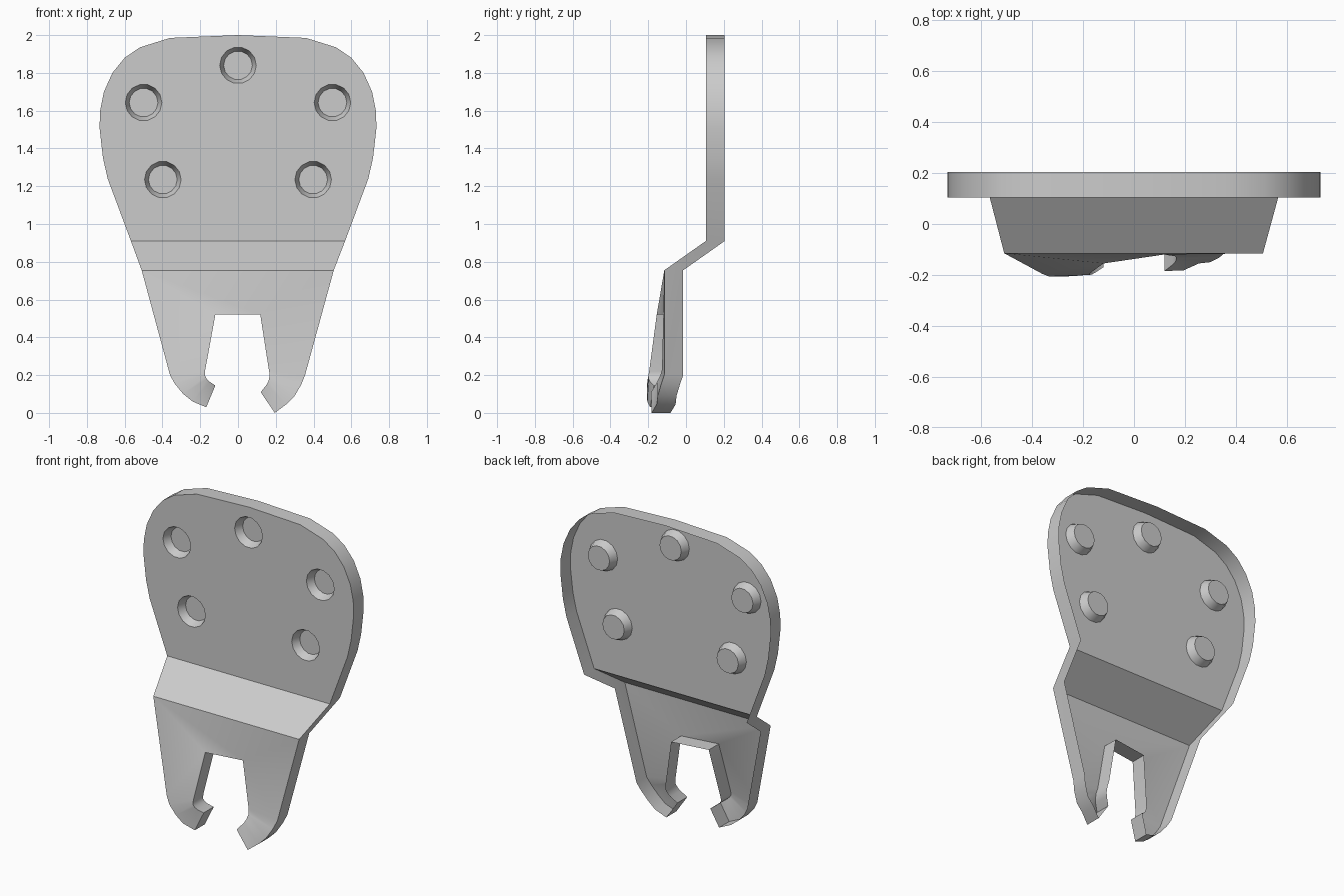
import bpy, bmesh
from math import sin, cos, pi, radians
from mathutils import Vector

if "Cube" in bpy.data.objects:
    bpy.data.objects.remove(bpy.data.objects["Cube"])

DEPTH = Vector((0, 0.1, 0))   # rim depth; the back of the shell is open
FRONT = 0.105                 # front face of the upper plate

bm = bmesh.new()


def V(x, y, z):
    return bm.verts.new((x, y, z))


def loop_edges(vs):
    return [bm.edges.new((vs[i], vs[(i + 1) % len(vs)])) for i in range(len(vs))]


# Upper plate outline, right half from the bend to the crown, then mirrored
half = [(.567, .91), (.69, 1.24), (.715, 1.35), (.733, 1.51), (.73, 1.6), (.71, 1.7),
        (.665, 1.8), (.6, 1.88), (.52, 1.935), (.36, 1.985)]
outline = half + [(0, 2)] + [(-x, z) for x, z in reversed(half)]
plate = [V(x, FRONT, z) for x, z in outline]
edges = loop_edges(plate)


# Blind tapered holes
def ring(cx, cz, r, y, n=14):
    return [V(cx + r * cos(2 * pi * i / n), y, cz + r * sin(2 * pi * i / n)) for i in range(n)]


holes = []
for cx, cz in [(0, 1.84), (.5, 1.643), (-.5, 1.643), (.398, 1.235), (-.398, 1.235)]:
    rim = ring(cx, cz, .097, FRONT)
    edges += loop_edges(rim)
    holes.append((rim, ring(cx, cz, .076, FRONT + .05)))
bmesh.ops.triangle_fill(bm, edges=edges, use_beauty=True, normal=(0, -1, 0))
for rim, floor in holes:
    n = len(rim)
    for i in range(n):
        j = (i + 1) % n
        bm.faces.new((rim[i], rim[j], floor[j], floor[i]))
    bm.faces.new(floor)

# Sloped step between the plate and the forked end
step_r, step_l = V(.507, -.115, .755), V(-.51, -.115, .755)
bm.faces.new((plate[-1], step_l, step_r, plate[0]))

# Web above the slot
slot_r, slot_l = V(.118, -.12, .52), V(-.12, -.155, .52)
for tri in ((step_l, slot_l, slot_r), (step_l, slot_r, step_r)):
    bm.faces.new(tri)


# Twisted prongs, each a strip between its outer and inner edge
def prong(outer_start, inner_start, outer, inner):
    a = [outer_start] + [V(*p) for p in outer]
    b = [inner_start] + [V(*p) for p in inner]
    for i in range(len(a) - 1):
        bm.faces.new((a[i], a[i + 1], b[i]))
        bm.faces.new((b[i], a[i + 1], b[i + 1]))


prong(step_r, slot_r,
      [(.355, -.115, .2), (.335, -.132, .15), (.3, -.15, .09), (.255, -.155, .045), (.195, -.182, 0)],
      [(.163, -.127, .23), (.168, -.135, .2), (.162, -.15, .17), (.152, -.16, .15), (.12, -.185, .11)])
prong(step_l, slot_l,
      [(-.36, -.196, .2), (-.335, -.206, .155), (-.29, -.206, .1), (-.24, -.205, .06), (-.168, -.19, .03)],
      [(-.175, -.195, .22), (-.174, -.2, .195), (-.165, -.198, .18), (-.15, -.19, .165), (-.12, -.17, .145)])

# Rim wall around the whole outline and slot
border = [e for e in bm.edges if e.is_boundary]
ext = bmesh.ops.extrude_edge_only(bm, edges=border)
bmesh.ops.translate(bm, verts=[g for g in ext["geom"] if isinstance(g, bmesh.types.BMVert)], vec=DEPTH)

# Consistent normals with the front facing -y
bmesh.ops.recalc_face_normals(bm, faces=bm.faces[:])
bm.normal_update()
if sum(f.normal.y * f.calc_area() for f in bm.faces) > 0:
    bmesh.ops.reverse_faces(bm, faces=bm.faces[:])

mesh = bpy.data.meshes.new("forked_bracket")
bm.to_mesh(mesh)
bm.free()
obj = bpy.data.objects.new("forked_bracket", mesh)
bpy.context.collection.objects.link(obj)
bpy.context.view_layer.objects.active = obj
obj.select_set(True)
bpy.ops.object.shade_smooth_by_angle(angle=radians(30))
